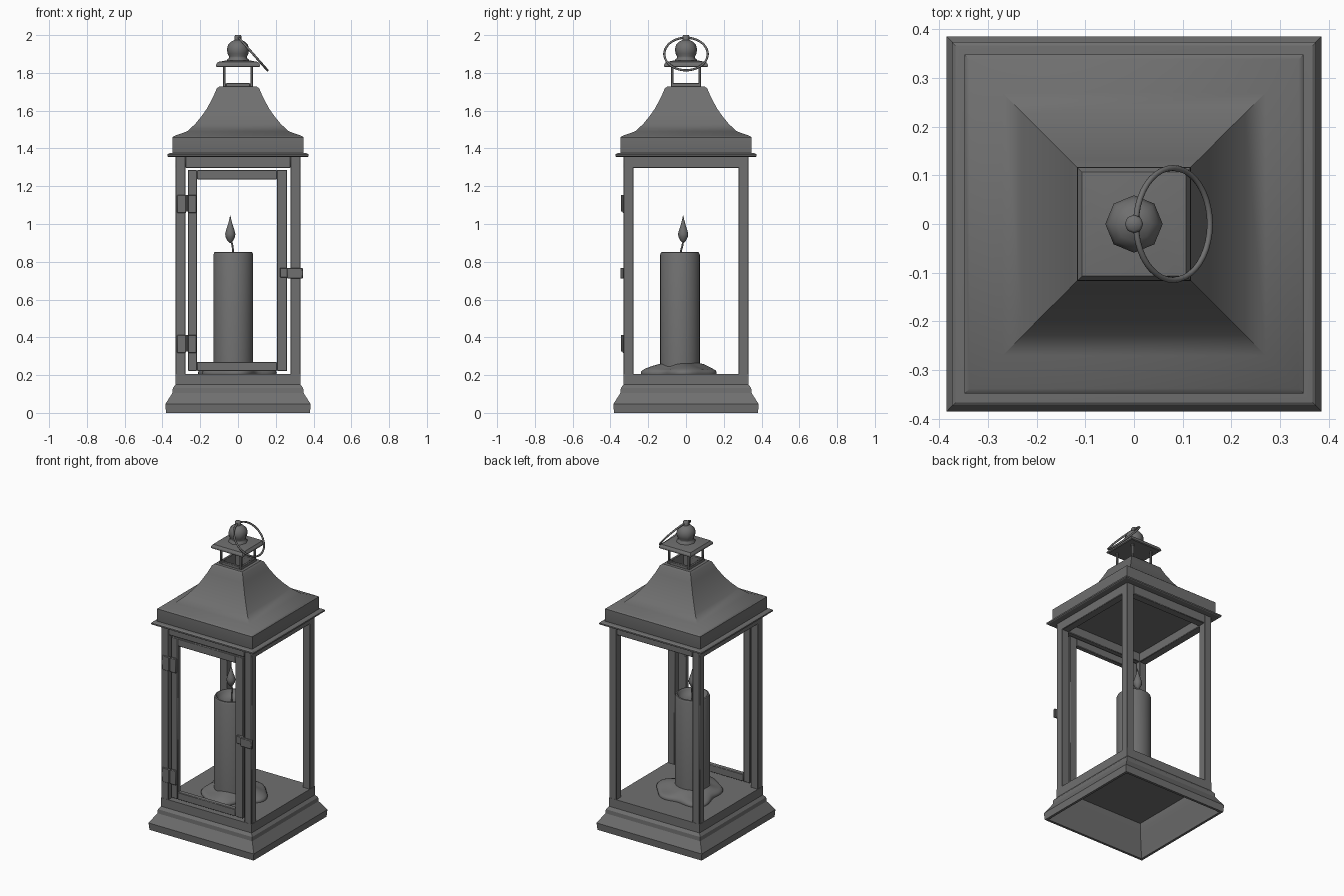
import bpy, bmesh, math
from mathutils import Vector, Matrix

if "Cube" in bpy.data.objects:
    bpy.data.objects.remove(bpy.data.objects["Cube"], do_unlink=True)

GREY = (0.16, 0.16, 0.16, 1)
metal = bpy.data.materials.new("dull_grey")
metal.use_nodes = True
metal.diffuse_color = GREY
metal.node_tree.nodes["Principled BSDF"].inputs["Base Color"].default_value = GREY


def finish(name, bm, bevel=0, smooth=35):
    bmesh.ops.recalc_face_normals(bm, faces=bm.faces)
    mesh = bpy.data.meshes.new(name)
    bm.to_mesh(mesh)
    bm.free()
    mesh.materials.append(metal)
    obj = bpy.data.objects.new(name, mesh)
    bpy.context.collection.objects.link(obj)
    if bevel:
        mod = obj.modifiers.new("Soft edges", "BEVEL")
        mod.width, mod.segments = bevel, 1
    bpy.ops.object.select_all(action="DESELECT")
    obj.select_set(True)
    bpy.context.view_layer.objects.active = obj
    bpy.ops.object.shade_smooth_by_angle(angle=math.radians(smooth))
    return obj


def skin(bm, rings):
    """Bridge successive vertex rings and cap both ends."""
    n = len(rings[0])
    for a, b in zip(rings, rings[1:]):
        for i in range(n):
            j = (i + 1) % n
            bm.faces.new((a[i], a[j], b[j], b[i]))
    bm.faces.new(rings[0])
    bm.faces.new(rings[-1])


def loft(name, profile, sides=4, centre=(0, 0), smooth=35):
    """Stack rings of (half width, height); four sides give a square."""
    bm = bmesh.new()
    grow, turn = (math.sqrt(2), math.pi / 4) if sides == 4 else (1, 0)
    rings = []
    for r, z in profile:
        ring = []
        for i in range(sides):
            a = turn + math.tau * i / sides
            ring.append(bm.verts.new((centre[0] + r * grow * math.cos(a),
                                      centre[1] + r * grow * math.sin(a), z)))
        rings.append(ring)
    skin(bm, rings)
    return finish(name, bm, 0, smooth)


def box(name, x, y, z, bevel=0.003):
    """Box from (low, high) ranges on each axis."""
    bm = bmesh.new()
    size = Vector((x[1] - x[0], y[1] - y[0], z[1] - z[0]))
    mid = Vector((x[0] + x[1], y[0] + y[1], z[0] + z[1])) / 2
    bmesh.ops.create_cube(bm, size=1, matrix=Matrix.Translation(mid) @ Matrix.Diagonal(size.to_4d()))
    return finish(name, bm, bevel)


def tube(name, points, radius, sides=8, closed=False):
    curve = bpy.data.curves.new(name, "CURVE")
    curve.dimensions = "3D"
    curve.bevel_depth, curve.bevel_resolution = radius, sides // 4
    curve.use_fill_caps = True
    spline = curve.splines.new("POLY")
    spline.points.add(len(points) - 1)
    for p, co in zip(spline.points, points):
        p.co = (*co, 1)
    spline.use_cyclic_u = closed
    spline.use_smooth = True
    curve.materials.append(metal)
    obj = bpy.data.objects.new(name, curve)
    bpy.context.collection.objects.link(obj)


def square_frame(name, outer, inner, z):
    """Four rails around a square opening."""
    for side, s in (("left", 1), ("right", -1)):
        span = sorted((s * inner, s * outer))
        box(f"{name}_{side}", span, (-outer, outer), z)
    for side, s in (("back", 1), ("front", -1)):
        span = sorted((s * inner, s * outer))
        box(f"{name}_{side}", (-inner, inner), span, z)


def corner_posts(name, outer, inner, z):
    for sx, side in ((1, "left"), (-1, "right")):
        for sy, end in ((1, "back"), (-1, "front")):
            box(f"{name}_{end}_{side}", sorted((sx * inner, sx * outer)),
                sorted((sy * inner, sy * outer)), z)


# Hollow moulded base with the floor on top
loft("base", [(0.305, 0.195), (0.31, 0.15), (0.355, 0.04), (0.365, 0), (0.381, 0),
              (0.385, 0.046), (0.347, 0.106), (0.345, 0.132), (0.331, 0.15),
              (0.331, 0.207)], smooth=20)

# Body frame
corner_posts("post", 0.33, 0.278, (0.2, 1.36))
square_frame("top_rail", 0.33, 0.278, (1.297, 1.36))

# Flared roof with an open vent in its flat top
loft("roof_rim", [(0.368, 1.355), (0.374, 1.359), (0.374, 1.368), (0.366, 1.374),
                  (0.352, 1.376)], smooth=20)
loft("roof", [(0.345, 1.37), (0.348, 1.38), (0.348, 1.458), (0.338, 1.466), (0.27, 1.49),
              (0.228, 1.528), (0.195, 1.568), (0.164, 1.612), (0.132, 1.672),
              (0.112, 1.718), (0.1, 1.727), (0.065, 1.727), (0.065, 1.62)])

# Vent turret and its cap
square_frame("vent_sill", 0.08, 0.064, (1.722, 1.746))
corner_posts("vent_post", 0.079, 0.065, (1.74, 1.836))
loft("vent_cap", [(0.112, 1.831), (0.117, 1.835), (0.116, 1.844), (0.107, 1.858),
                  (0.06, 1.866)], smooth=20)

# Knob and carrying ring
loft("knob", [(0.058, 1.858), (0.058, 1.87), (0.048, 1.878), (0.048, 1.888), (0.055, 1.902),
              (0.059, 1.925), (0.052, 1.95), (0.036, 1.966), (0.019, 1.974),
              (0.019, 1.994), (0.014, 2.0)], sides=8, smooth=60)
tilt = Vector((0.66, 0, -0.75))
middle = Vector((0.08, 0, 1.9))
tube("carrying_ring",
     [middle + 0.115 * (math.cos(a) * tilt + math.sin(a) * Vector((0, 1, 0)))
      for a in (math.tau * i / 40 for i in range(40))], 0.006, closed=True)

# Front door
door_y = (-0.322, -0.29)
box("door_stile_right", (-0.265, -0.217), door_y, (0.222, 1.286))
box("door_stile_left", (0.206, 0.26), door_y, (0.222, 1.286))
box("door_rail_top", (-0.217, 0.206), door_y, (1.236, 1.286))
box("door_rail_bottom", (-0.217, 0.206), door_y, (0.222, 0.27))

# Hinges and latch
for label, z in (("upper", 1.106), ("lower", 0.365)):
    box(f"{label}_hinge_post_leaf", (-0.322, -0.274), (-0.336, -0.325), (z - 0.047, z + 0.047))
    box(f"{label}_hinge_door_leaf", (-0.266, -0.219), (-0.336, -0.318), (z - 0.047, z + 0.047))
    loft(f"{label}_hinge_pin", [(0.009, z - 0.04), (0.009, z + 0.047)], 8, (-0.27, -0.334))
box("latch_plate", (0.222, 0.272), (-0.338, -0.318), (0.717, 0.768))
box("latch_bar", (0.26, 0.343), (-0.348, -0.331), (0.711, 0.768))

# Candle with a hollow top
axis = (-0.025, -0.032)
loft("candle", [(0.105, 0.205), (0.105, 0.838), (0.1, 0.85), (0.092, 0.852), (0.084, 0.842),
                (0.075, 0.822), (0.04, 0.812), (0.01, 0.81)], 32, axis, 50)
tube("wick", [(-0.025, -0.03, 0.8), (-0.026, -0.026, 0.86), (-0.03, -0.018, 0.89),
              (-0.039, -0.016, 0.92)], 0.005)
loft("flame", [(0.004, 0.9), (0.015, 0.912), (0.025, 0.932), (0.027, 0.947), (0.022, 0.968),
               (0.012, 0.998), (0.005, 1.025), (0.001, 1.045)], 12, (-0.041, -0.015), 60)

# Lumpy pool of melted wax
bm = bmesh.new()
rings = []
count = 48
for t, height in ((1, 0), (1.01, 0.008), (0.95, 0.018), (0.8, 0.026), (0.55, 0.034),
                  (0.25, 0.045), (0, 0.056)):
    ring = []
    for i in range(count):
        a = math.tau * i / count
        edge = 0.195 + 0.022 * math.sin(3 * a + 0.6) + 0.016 * math.sin(5 * a + 2)
        r = 0.09 + (edge - 0.09) * t
        lump = 1 + 0.22 * math.sin(4 * a + 1) * math.sin(math.pi * min(t, 1))
        ring.append(bm.verts.new((-0.018 + r * math.cos(a), -0.018 + r * math.sin(a),
                                  0.207 + height * lump)))
    rings.append(ring)
skin(bm, rings)
finish("melted_wax", bm, smooth=60)
